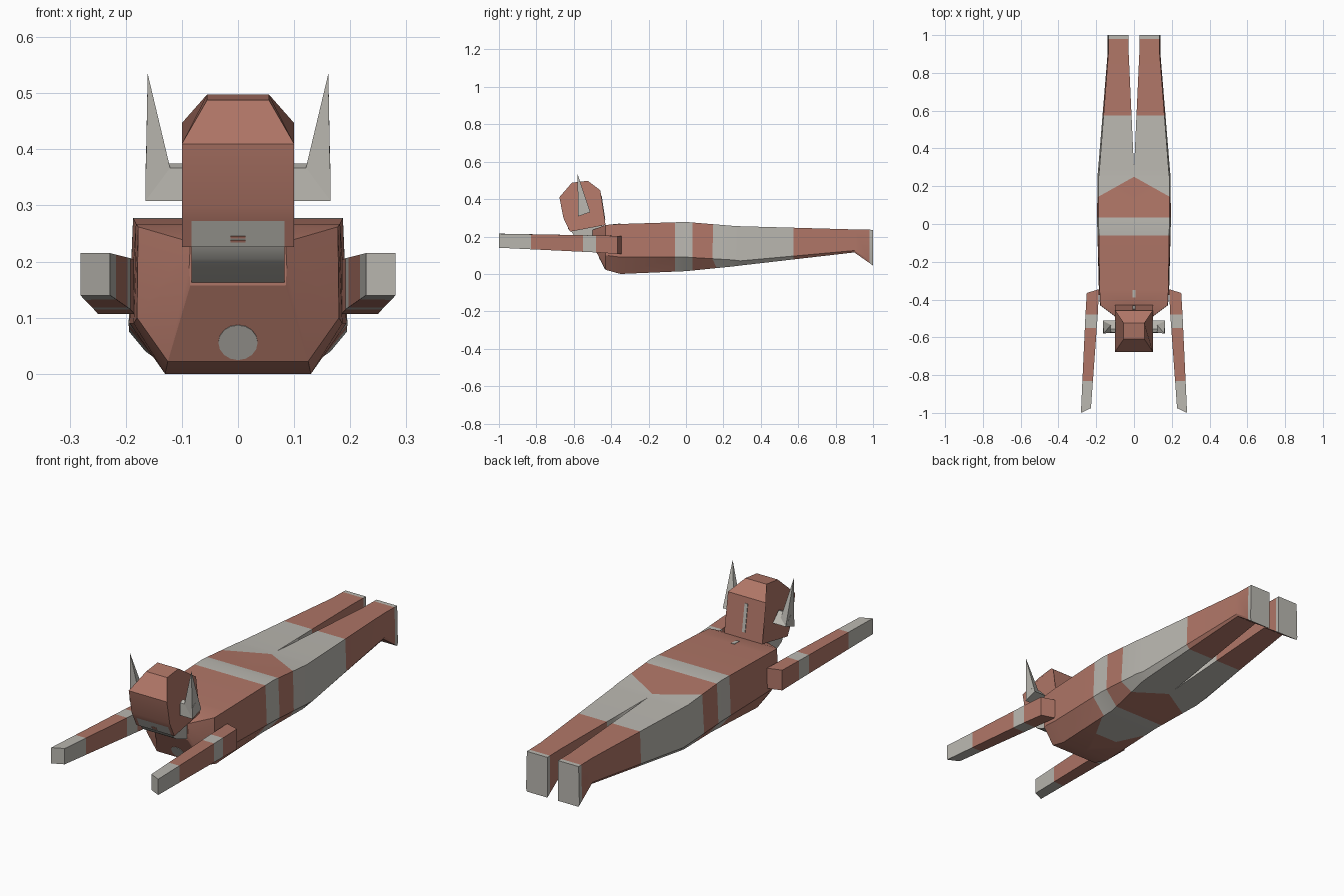
import bpy, bmesh, math
from mathutils import Vector, Matrix

if "Cube" in bpy.data.objects:
    bpy.data.objects.remove(bpy.data.objects["Cube"])


def material(name, rgb):
    m = bpy.data.materials.new(name)
    m.diffuse_color = (*rgb, 1)
    m.use_nodes = True
    m.node_tree.nodes["Principled BSDF"].inputs["Base Color"].default_value = m.diffuse_color
    return m


BROWN = material("reddish brown", (0.43, 0.18, 0.135))
GREY = material("warm grey", (0.49, 0.475, 0.435))


def finish(bm, name, mirror=False, grey=None, smooth=None):
    """Make an object; grey(face centre, normal) picks the grey faces."""
    bmesh.ops.recalc_face_normals(bm, faces=bm.faces)
    bm.normal_update()
    for f in bm.faces:
        if grey and grey(f.calc_center_median(), f.normal):
            f.material_index = 1
    if mirror == "half":
        bmesh.ops.delete(bm, geom=[f for f in bm.faces if all(abs(v.co.x) < 1e-5 for v in f.verts)],
                         context='FACES')
    me = bpy.data.meshes.new(name)
    bm.to_mesh(me)
    bm.free()
    me.materials.append(BROWN)
    me.materials.append(GREY)
    ob = bpy.data.objects.new(name, me)
    bpy.context.collection.objects.link(ob)
    if mirror:
        ob.modifiers.new("mirror", 'MIRROR')
    if smooth:
        bpy.ops.object.select_all(action='DESELECT')
        ob.select_set(True)
        bpy.context.view_layer.objects.active = ob
        bpy.ops.object.shade_smooth_by_angle(angle=math.radians(smooth))
    return ob


def loft(rings):
    """Skin a row of equal rings and cap both ends."""
    bm = bmesh.new()
    rows = [[bm.verts.new(p) for p in r] for r in rings]
    n = len(rows[0])
    for a, b in zip(rows, rows[1:]):
        for i in range(n):
            j = (i + 1) % n
            bm.faces.new((a[i], a[j], b[j], b[i]))
    bm.faces.new(rows[0])
    bm.faces.new(rows[-1])
    return bm


def cut(bm, co, no, faces=None):
    fs = set(faces or bm.faces)
    geom = list(fs) + list({e for f in fs for e in f.edges}) + list({v for f in fs for v in f.verts})
    bmesh.ops.bisect_plane(bm, geom=geom, dist=1e-5, plane_co=co, plane_no=no)


def hull(bm, points):
    vs = [bm.verts.new(p) for p in points]
    bmesh.ops.convex_hull(bm, input=vs)


def all_grey(c, n):
    return True


# Body and legs, right half: y, inner x, top x, top z, side x, side z, bottom x, bottom z
sections = [
    (-.50, 0, .085, .235, .087, .19, .085, .157),
    (-.43, 0, .178, .262, .180, .10, .125, .022),
    (-.35, 0, .182, .267, .186, .09, .130, .000),
    (0.00, 0, .187, .278, .195, .09, .130, .015),
    (0.25, 0, .187, .257, .194, .075, .165, .040),
    (0.29, 0, .183, .255, .190, .070, .165, .045),
    (0.90, .028, .136, .238, .140, .125, .134, .115),
    (1.00, .028, .136, .236, .140, .060, .136, .045)]
body = loft([[(xi, y, zt), (wt, y, zt), (ws, y, zm), (wb, y, zb), (xi, y, zb)]
             for y, xi, wt, zt, ws, zm, wb, zb in sections])
for y in (-.06, .035, .575, .98):
    cut(body, (0, y, 0), (0, 1, 0))
V_SLOPE = .56
cut(body, (0, .25, 0), (V_SLOPE, 1, 0))
body.normal_update()
bmesh.ops.recalc_face_normals(body, faces=body.faces)
under = [f for f in body.faces if f.normal.z < -.9]
cut(body, (0, -.2, 0), (0, 1, 0), under)
under = [f for f in body.faces if f.normal.z < -.9]
cut(body, (.06, -.2, 0), (-1, .55, 0), under)


def body_grey(c, n):
    if -.06 < c.y < .035 or c.y > .98:
        return True                       # belt and soles
    if c.y < .575 and c.y + V_SLOPE * c.x > .25:
        return True                       # trunks
    # wide front of the belt on the underside
    return n.z < -.9 and -.2 < c.y < .035 and (c.x - .06) < .55 * (c.y + .2)


finish(body, "body_and_legs", "half", body_grey, 25)

# Arms stretched forward, with grey bands and hands
arms = loft([
    [(.185, -.345, .107), (.25, -.365, .107), (.25, -.365, .203), (.185, -.345, .203)],
    [(.192, -.48, .115), (.257, -.48, .115), (.257, -.48, .206), (.192, -.48, .206)],
    [(.228, -.975, .14), (.281, -1.0, .14), (.281, -1.0, .215), (.228, -.975, .215)]])
for y in (-.55, -.83):
    cut(arms, (0, y, 0), (0, 1, 0))
finish(arms, "arms", True, lambda c, n: c.y < -.83 or -.55 < c.y < -.48)

# Head: side profile with half widths (y, z, half width)
profile = [(-.62, .226, .1), (-.655, .298, .1), (-.677, .41, .1), (-.61, .488, .055),
           (-.525, .498, .055), (-.458, .447, .1), (-.43, .262, .1)]
head = loft([[(s * w, y, z) for y, z, w in profile] for s in (-1, 1)])
front = [f for f in head.faces if f.calc_center_median().y < -.6 and f.calc_center_median().z < .3]
cut(head, (0, 0, .272), (0, 0, 1), front)
for s in (-1, 1):
    front = [f for f in head.faces if f.calc_center_median().y < -.6 and f.calc_center_median().z < .275]
    cut(head, (s * .083, 0, 0), (1, 0, 0), front)
finish(head, "head", False,
       lambda c, n: c.z < .272 and abs(c.x) < .082 and n.y < -.5, 25)

# Neck and jaw
neck_profile = [(-.615, .232), (-.60, .205), (-.575, .19), (-.485, .157), (-.44, .20), (-.45, .262)]
neck = loft([[(x, y, z) for y, z in neck_profile] for x in (-.083, .083)])
finish(neck, "neck", False, all_grey, 30)

# Pointed helmet wings: a stub on the head with a spike on its outer end
wing = bmesh.new()
hull(wing, [(x, y, z) for x in (.098, .165)
            for y, z in ((-.577, .308), (-.512, .33), (-.575, .367), (-.555, .375))])
hull(wing, [(.165, -.577, .308), (.165, -.512, .33), (.121, -.575, .367),
            (.123, -.535, .355), (.161, -.58, .535)])
finish(wing, "helmet_wings", True, all_grey)


# Thin painted details
def plate(name, centre, normal, width, height, sides=4, grey=True):
    bm = bmesh.new()
    n = Vector(normal).normalized()
    up = n.cross(Vector((1, 0, 0)))
    rot = Matrix((Vector((1, 0, 0)), up, n)).transposed().to_4x4()
    if sides == 4:
        bmesh.ops.create_cube(bm, size=1)
    else:
        bmesh.ops.create_cone(bm, cap_ends=True, segments=sides, radius1=.5, radius2=.5, depth=1)
    bmesh.ops.transform(bm, verts=bm.verts, matrix=Matrix.Translation(centre) @ rot
                        @ Matrix.Diagonal((width, height, .004, 1)))
    finish(bm, name, False, all_grey if grey else None)


plate("chest_disc", (0, -.4475, .0565), (0, -.888, -.46), .07, .07, 16)
plate("head_back_stripe", (0, -.443, .355), (0, .99, .15), .016, .13)
plate("back_mark", (0, -.37, .266), (0, -.05, 1), .016, .04)
for i, z in enumerate((.237, .244)):
    plate("mouth_line_%d" % (i + 1), (0, -.62 - (z - .226) * .486, z), (0, -.9, -.437),
          .026, .004, grey=False)
